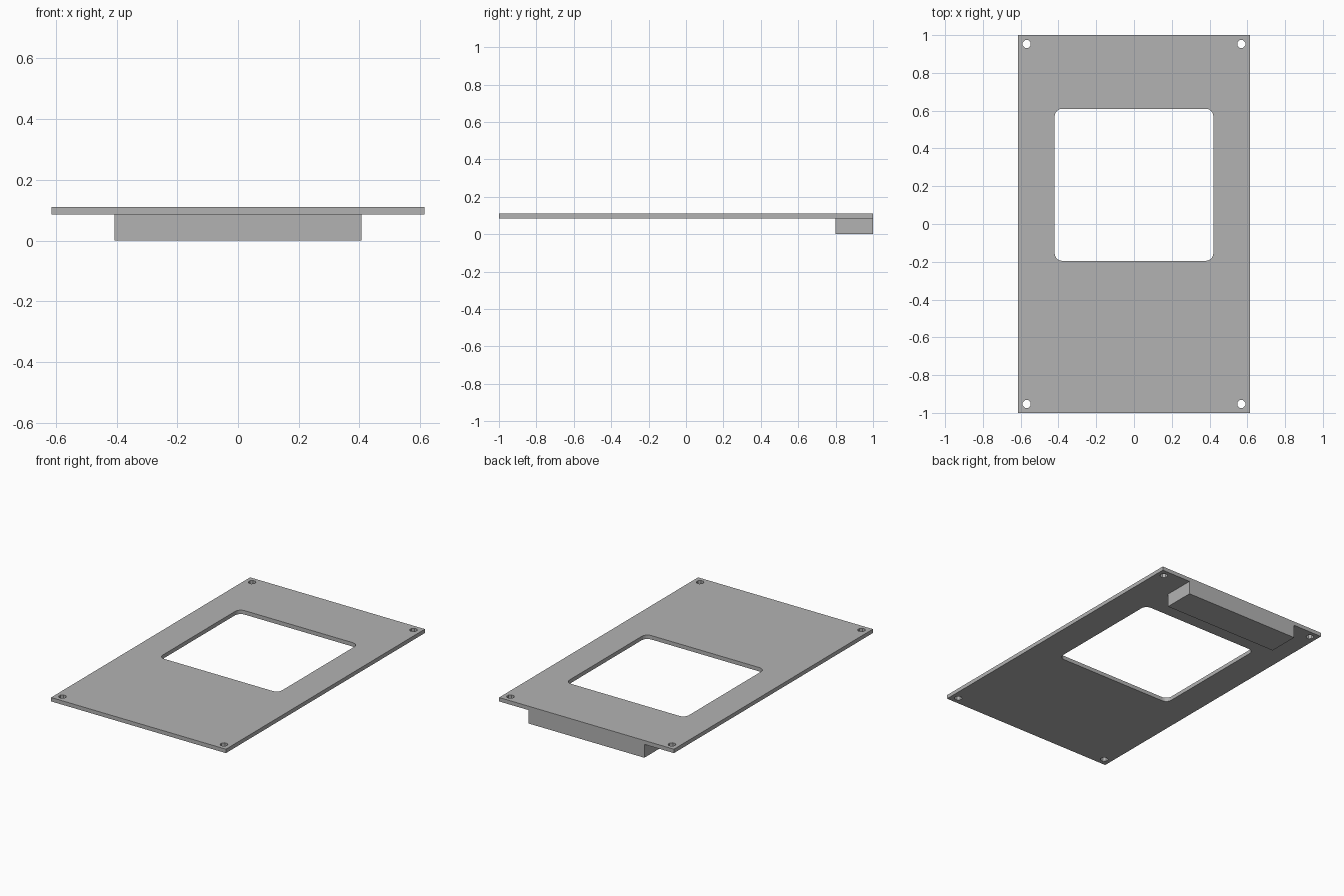
import bpy
from math import cos, sin, pi

cube = bpy.data.objects.get("Cube")
if cube:
    bpy.data.objects.remove(cube, do_unlink=True)

PLATE_X, PLATE_Y = 0.615, 1.0
PLATE_BOTTOM, PLATE_TOP = 0.085, 0.11

grey = bpy.data.materials.new("plain grey")
grey.use_nodes = True
colour = (0.45, 0.45, 0.45, 1)
grey.diffuse_color = colour
grey.node_tree.nodes["Principled BSDF"].inputs["Base Color"].default_value = colour


def rounded_rect(x0, x1, y0, y1, radius, steps=6):
    """Outline of a rectangle with arc corners, anticlockwise."""
    centres = [(x1 - radius, y1 - radius), (x0 + radius, y1 - radius),
               (x0 + radius, y0 + radius), (x1 - radius, y0 + radius)]
    return [(cx + radius * cos(a), cy + radius * sin(a))
            for q, (cx, cy) in enumerate(centres)
            for a in [(q + i / steps) * pi / 2 for i in range(steps + 1)]]


def circle(cx, cy, radius, sides=8):
    return [(cx + radius * cos((i + 0.5) * 2 * pi / sides),
             cy + radius * sin((i + 0.5) * 2 * pi / sides)) for i in range(sides)]


def extruded(name, outlines, z0, z1):
    """Solid from an outer outline and any holes inside it."""
    curve = bpy.data.curves.new(name, "CURVE")
    curve.dimensions = "2D"
    curve.fill_mode = "BOTH"
    curve.extrude = (z1 - z0) / 2
    for outline in outlines:
        spline = curve.splines.new("POLY")
        spline.points.add(len(outline) - 1)
        for point, (x, y) in zip(spline.points, outline):
            point.co = (x, y, 0, 1)
        spline.use_cyclic_u = True
    curve.materials.append(grey)
    obj = bpy.data.objects.new(name, curve)
    obj.location.z = (z0 + z1) / 2
    bpy.context.collection.objects.link(obj)
    bpy.ops.object.select_all(action="DESELECT")
    obj.select_set(True)
    bpy.context.view_layer.objects.active = obj
    bpy.ops.object.convert(target="MESH")
    bpy.ops.object.shade_flat()


def rectangle(x0, x1, y0, y1):
    return [(x0, y0), (x1, y0), (x1, y1), (x0, y1)]


# Flat plate with a rounded window and four corner screw holes
window = rounded_rect(-0.42, 0.42, -0.195, 0.61, 0.04)
holes = [circle(sx * 0.568, sy * 0.953, 0.023) for sx in (-1, 1) for sy in (-1, 1)]
extruded("cover_plate", [rectangle(-PLATE_X, PLATE_X, -PLATE_Y, PLATE_Y), window] + holes,
         PLATE_BOTTOM, PLATE_TOP)

# Solid block under the back edge
extruded("back_block", [rectangle(-0.407, 0.407, 0.8, PLATE_Y)], 0, PLATE_BOTTOM)
